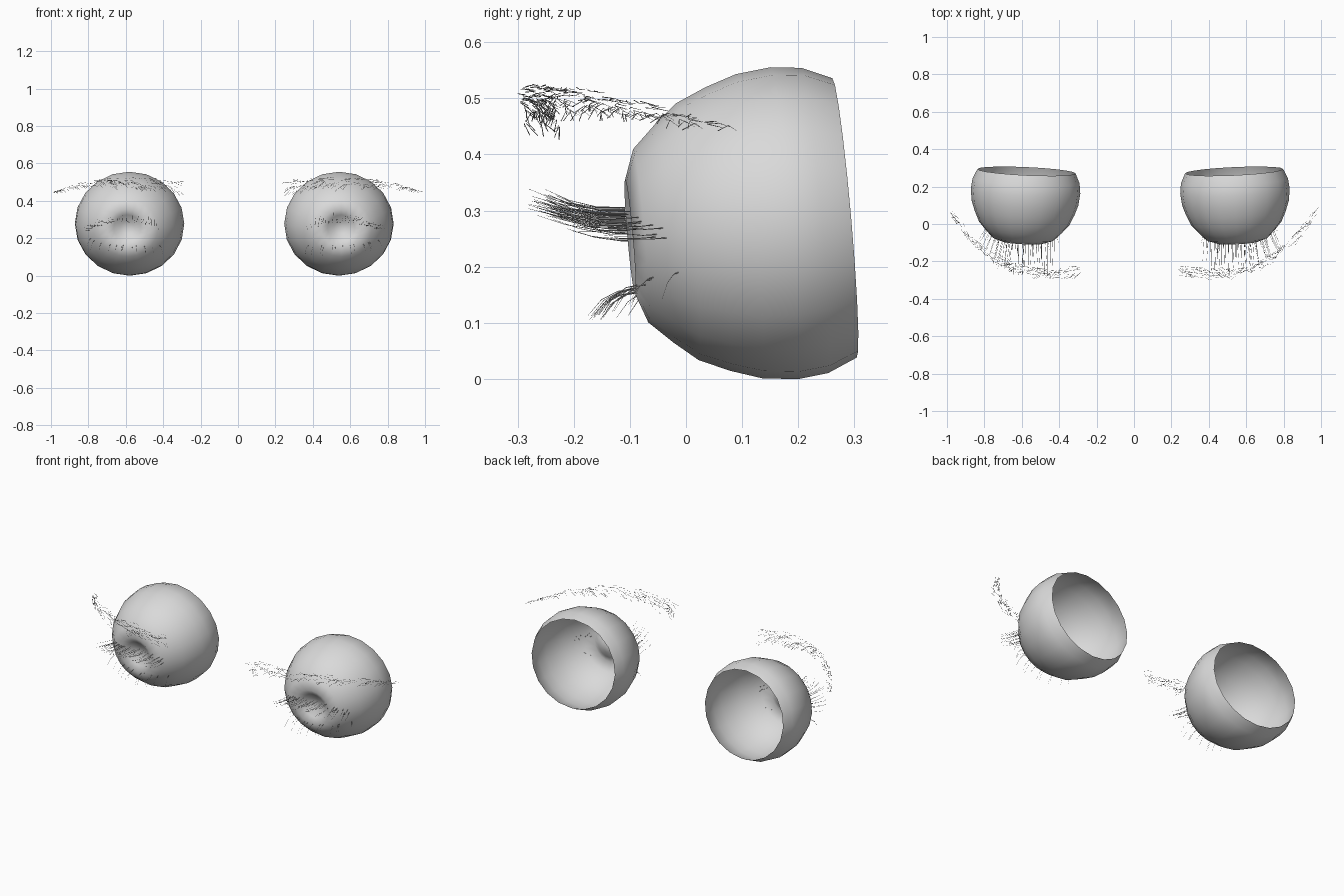
import bpy, bmesh, math, random
from mathutils import Vector, Matrix

random.seed(4)
cube = bpy.data.objects.get("Cube")
if cube:
    bpy.data.objects.remove(cube, do_unlink=True)

# One plain grey for everything
GREY = (0.7, 0.7, 0.7, 1)
grey = bpy.data.materials.new("plain grey")
grey.use_nodes = True
grey.diffuse_color = GREY
grey.node_tree.nodes["Principled BSDF"].inputs["Base Color"].default_value = GREY

# Eyeball profile: radius and distance ahead of the centre, from dimple to open back rim
PROFILE = [(0.035, 0.231), (0.07, 0.252), (0.102, 0.271), (0.155, 0.252),
           (0.195, 0.21), (0.23, 0.168), (0.254, 0.113), (0.272, 0.058),
           (0.279, -0.005), (0.273, -0.06), (0.25, -0.113)]
SIDES = 20
RADIUS = 0.285
CENTRE = Vector((0.56, 0.17, 0.277))
MIDLINE = -0.02


def eyeball(name, side):
    bm = bmesh.new()
    rings = []
    for r, d in PROFILE:
        rings.append([bm.verts.new((1.05 * r * math.cos(a), -d, r * math.sin(a)))
                      for a in (math.tau * i / SIDES for i in range(SIDES))])
    pole = bm.verts.new((0, -0.223, 0))
    for i in range(SIDES):
        j = (i + 1) % SIDES
        bm.faces.new((pole, rings[0][i], rings[0][j]))
        for a, b in zip(rings, rings[1:]):
            bm.faces.new((a[i], b[i], b[j], a[j]))
    bmesh.ops.recalc_face_normals(bm, faces=bm.faces)
    # Look slightly down and outward
    turn = Matrix.Rotation(math.radians(2.6 * side), 4, 'Z') @ Matrix.Rotation(math.radians(5), 4, 'X')
    bm.transform(turn)
    mesh = bpy.data.meshes.new(name)
    bm.to_mesh(mesh)
    bm.free()
    mesh.materials.append(grey)
    mesh.shade_smooth()
    ob = bpy.data.objects.new(name, mesh)
    ob.location = (MIDLINE + side * CENTRE.x, CENTRE.y, CENTRE.z)
    bpy.context.collection.objects.link(ob)


def strands(name, side, paths, thickness):
    cu = bpy.data.curves.new(name, 'CURVE')
    cu.dimensions = '3D'
    cu.bevel_depth = thickness
    cu.bevel_resolution = 0
    for path in paths:
        sp = cu.splines.new('POLY')
        sp.points.add(len(path) - 1)
        for i, (p, q) in enumerate(zip(sp.points, path)):
            p.co = (MIDLINE + side * q.x, q.y, q.z, 1)
            p.radius = 1 - 0.75 * i / (len(path) - 1)
    cu.materials.append(grey)
    ob = bpy.data.objects.new(name, cu)
    bpy.context.collection.objects.link(ob)


def on_eye(t, z):
    depth = math.sqrt(RADIUS ** 2 - t * t - (z - CENTRE.z) ** 2)
    return Vector((CENTRE.x + t, max(CENTRE.y - depth, -0.105) - 0.004, z))


def upper_lashes():
    paths = []
    for i in range(46):
        t = -0.16 + 0.37 * i / 45 + random.uniform(-0.008, 0.008)
        root = on_eye(t, 0.295 - 1.1 * (t - 0.02) ** 2 + random.uniform(-0.014, 0.014))
        length = (0.165 - 1.4 * max(t, 0) ** 2) * random.uniform(0.7, 1.05)
        fan = 0.3 * max(t - 0.06, 0) + 0.02 * t + random.uniform(-0.008, 0.008)
        lift = random.uniform(0.03, 0.05) - 0.2 * max(t - 0.05, 0)
        paths.append([root + Vector((fan * k, -length * k, -0.014 * k + lift * k ** 2))
                      for k in (0, 0.35, 0.7, 1)])
    return paths


def lower_lashes():
    paths = []
    for i in range(13):
        t = -0.15 + 0.35 * i / 12 + random.uniform(-0.018, 0.018)
        root = on_eye(t, 0.157 + 0.9 * max(t, 0) ** 2 + random.uniform(-0.006, 0.006))
        length = random.uniform(0.06, 0.085) - 0.15 * max(t, 0)
        paths.append([root + Vector((0.12 * t * k, -length * k, -0.008 * k - 0.04 * k ** 3))
                      for k in (0, 0.35, 0.7, 1)])
    return paths


# Brow centre line, from the inner to the outer end
BROW = [Vector(p) for p in ((0.28, -0.25, 0.468), (0.4, -0.265, 0.482), (0.52, -0.255, 0.488),
                            (0.64, -0.23, 0.49), (0.76, -0.17, 0.487), (0.88, -0.06, 0.468),
                            (0.98, 0.06, 0.442))]


def brow_hairs(stretch):
    paths = []
    last = len(BROW) - 1
    for n in range(135):
        s = random.random() ** 1.1 * last
        i = min(int(s), last - 1)
        along = (BROW[i + 1] - BROW[i]).normalized()
        spread = 0.042 * (1 - 0.75 * (s / last) ** 2)
        offset = random.uniform(-1, 1)
        root = BROW[i].lerp(BROW[i + 1], s - i)
        root += Vector((stretch * s / last, random.uniform(-0.025, 0.025), spread * offset))
        length = random.uniform(0.03, 0.05)
        rise = Vector((0, random.uniform(-0.02, 0.01), 0.008 - 0.012 * offset))
        paths.append([root - along * length / 2, root + rise,
                      root + along * length / 2 + rise * 0.5])
    return paths


for label, side in (("left", 1), ("right", -1)):
    eyeball(label + "_eyeball", side)
    strands(label + "_upper_lashes", side, upper_lashes(), 0.001)
    strands(label + "_lower_lashes", side, lower_lashes(), 0.001)
    strands(label + "_eyebrow", side, brow_hairs(0.02 * side), 0.0009)
